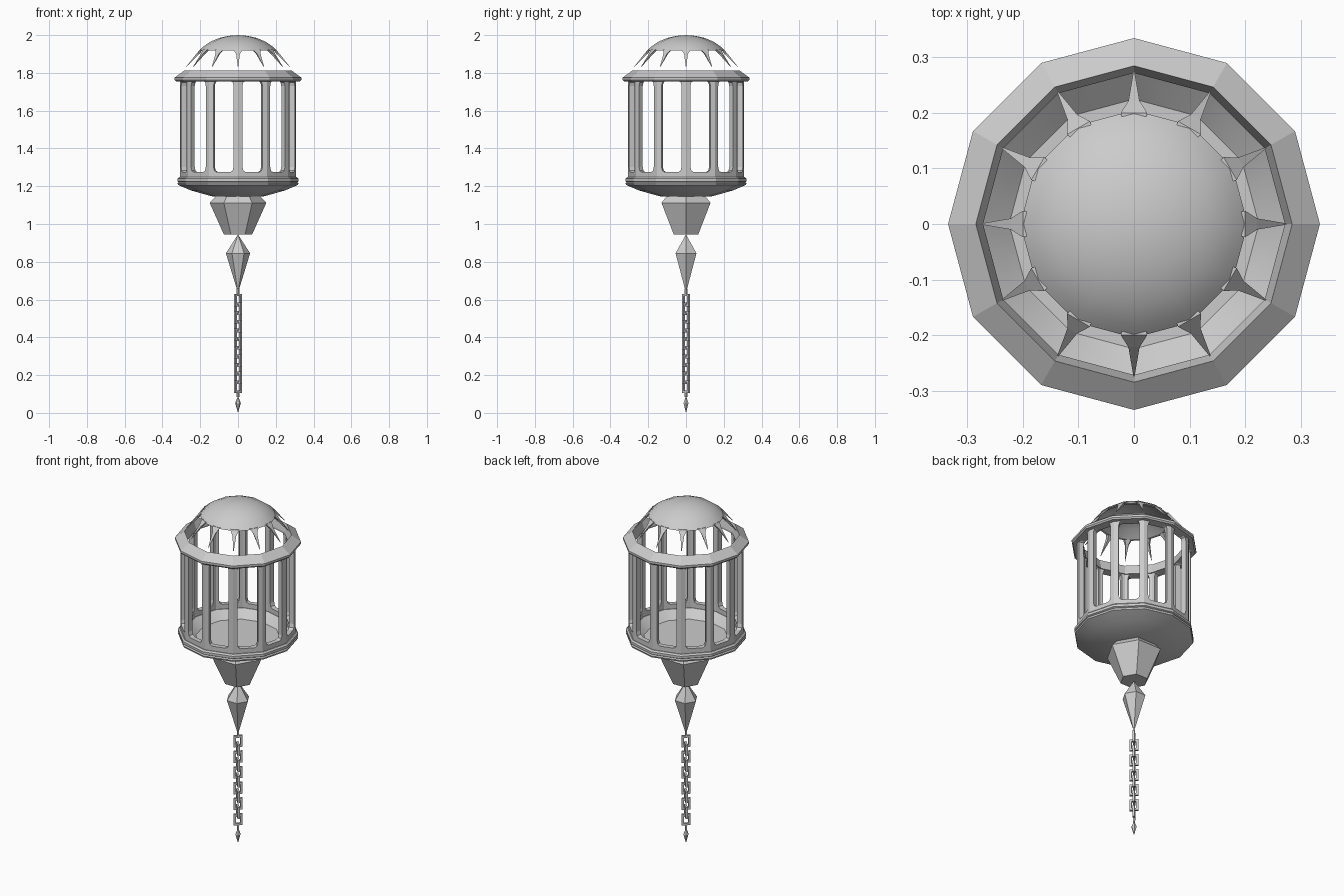
import bpy, bmesh
from math import sin, cos, pi, radians
from mathutils import Vector

if "Cube" in bpy.data.objects:
    bpy.data.objects.remove(bpy.data.objects["Cube"])

N = 12  # sides of the lantern body


def finish(name, bm, smooth=None):
    bmesh.ops.remove_doubles(bm, verts=bm.verts, dist=1e-5)
    bmesh.ops.recalc_face_normals(bm, faces=bm.faces)
    me = bpy.data.meshes.new(name)
    bm.to_mesh(me)
    bm.free()
    ob = bpy.data.objects.new(name, me)
    bpy.context.collection.objects.link(ob)
    if smooth:
        bpy.ops.object.select_all(action='DESELECT')
        ob.select_set(True)
        bpy.context.view_layer.objects.active = ob
        bpy.ops.object.shade_smooth_by_angle(angle=radians(smooth))
    return ob


def lathe(name, profile, n, closed=False, smooth=None):
    bm = bmesh.new()
    rings = []
    for r, z in profile:
        if r == 0:
            rings.append([bm.verts.new((0, 0, z))] * n)
        else:
            rings.append([bm.verts.new((r * cos(2 * pi * i / n), r * sin(2 * pi * i / n), z))
                          for i in range(n)])
    pairs = list(zip(rings, rings[1:]))
    if closed:
        pairs.append((rings[-1], rings[0]))
    for a, b in pairs:
        for i in range(n):
            j = (i + 1) % n
            vs = list(dict.fromkeys((a[i], a[j], b[j], b[i])))
            if len(vs) > 2:
                bm.faces.new(vs)
    return finish(name, bm, smooth)


# broken dome roof: shallow hollow cap
lathe("dome", [(0, 2.0), (0.05, 1.996), (0.1, 1.985), (0.15, 1.963), (0.185, 1.938), (0.205, 1.918),
               (0.188, 1.918), (0.14, 1.95), (0.08, 1.973), (0, 1.985)], N, smooth=29)

# tapering rib stubs hanging from the dome corners
bm = bmesh.new()
for k in range(N):
    a = 2 * pi * k / N
    out, tan = Vector((cos(a), sin(a), 0)), Vector((-sin(a), cos(a), 0))
    rows = []
    for r, z, w, t in ((0.2, 1.924, 0.024, 0.016), (0.222, 1.899, 0.01, 0.016), (0.275, 1.832, 0.001, 0.002)):
        rows.append([bm.verts.new(out * (r - d) + tan * s * w + Vector((0, 0, z)))
                     for d, s in ((0, -1), (0, 1), (t, 0.8), (t, -0.8))])
    for p, q in zip(rows, rows[1:]):
        for i in range(4):
            j = (i + 1) % 4
            bm.faces.new((p[i], p[j], q[j], q[i]))
    bm.faces.new(rows[0])
    bm.faces.new(rows[-1])
finish("dome_ribs", bm)

# upper cornice ring
lathe("upper_ring", [(0.305, 1.755), (0.328, 1.755), (0.335, 1.763), (0.335, 1.775), (0.285, 1.812),
                     (0.272, 1.765), (0.272, 1.755)], N, closed=True)

# twelve window panels with rounded corners
bm = bmesh.new()
R, Z0, Z1 = 0.307, 1.235, 1.775
half, apo = R * sin(pi / N), R * cos(pi / N)
hw, b, t, c = half - 0.024, 1.275, 1.758, 0.028
corners = [(-half, Z0), (half, Z0), (half, Z1), (-half, Z1)]
for k in range(N):
    a = 2 * pi * (k + 0.5) / N

    def pt(u, z):
        return bm.verts.new((apo * cos(a) - u * sin(a), apo * sin(a) + u * cos(a), z))

    cs = [pt(*q) for q in corners]
    arcs = []
    for i, (sx, sz) in enumerate(((-1, -1), (1, -1), (1, 1), (-1, 1))):
        cu, cz = sx * (hw - 0.018), (b + c if sz < 0 else t - c)
        start = pi + i * pi / 2
        arcs.append([pt(cu + 0.018 * cos(start + s * pi / 4), cz + c * sin(start + s * pi / 4))
                     for s in range(3)])
    for i in range(4):
        j = (i + 1) % 4
        for s in range(2):
            bm.faces.new((cs[i], arcs[i][s + 1], arcs[i][s]))
        bm.faces.new((cs[i], cs[j], arcs[j][0], arcs[i][2]))
windows = finish("window_wall", bm)
mod = windows.modifiers.new("thickness", 'SOLIDIFY')
mod.thickness = 0.028
mod.offset = -1
mod.use_even_offset = True

# dished base with floor
lathe("base", [(0, 1.205), (0.225, 1.205), (0.275, 1.248), (0.312, 1.248), (0.32, 1.24), (0.32, 1.226),
               (0.314, 1.222), (0.32, 1.216), (0.317, 1.207), (0.25, 1.178), (0.14, 1.147), (0, 1.14)],
      N, smooth=20)

# hexagonal neck and hanging crystal
lathe("neck", [(0, 1.15), (0.115, 1.15), (0.15, 1.112), (0.075, 0.945), (0, 0.945)], 6)
lathe("crystal", [(0, 0.945), (0.064, 0.845), (0.006, 0.655), (0, 0.65)], 6)

# chain of square links, alternating in the two diagonal planes
bm = bmesh.new()


def box(center, axis, su, st, sz):
    side = Vector((-axis.y, axis.x, 0))
    v = [bm.verts.new(center + axis * x * su / 2 + side * y * st / 2 + Vector((0, 0, z * sz / 2)))
         for z in (-1, 1) for x, y in ((-1, -1), (1, -1), (1, 1), (-1, 1))]
    for f in ((3, 2, 1, 0), (4, 5, 6, 7), (0, 1, 5, 4), (1, 2, 6, 5), (2, 3, 7, 6), (3, 0, 4, 7)):
        bm.faces.new([v[i] for i in f])


W, L, T = 0.048, 0.066, 0.012
for k in range(11):
    axis = Vector((1, 1 if k % 2 == 0 else -1, 0)).normalized()
    mid = Vector((0, 0, 0.597 - k * 0.0458))
    for s in (-1, 1):
        box(mid + axis * s * (W - T) / 2, axis, T, T, L)
        box(mid + Vector((0, 0, s * (L - T) / 2)), axis, W - 2 * T, T, T)
# short end hooks joining the crystal and the drop
diag = Vector((1, -1, 0)).normalized()
box(Vector((0, 0, 0.638)), diag, 0.012, 0.01, 0.04)
box(Vector((0, 0, 0.098)), diag, 0.012, 0.01, 0.03)
ob = finish("chain", bm)

# small drop at the end of the chain
lathe("drop", [(0, 0.09), (0.015, 0.052), (0, 0)], 6)
